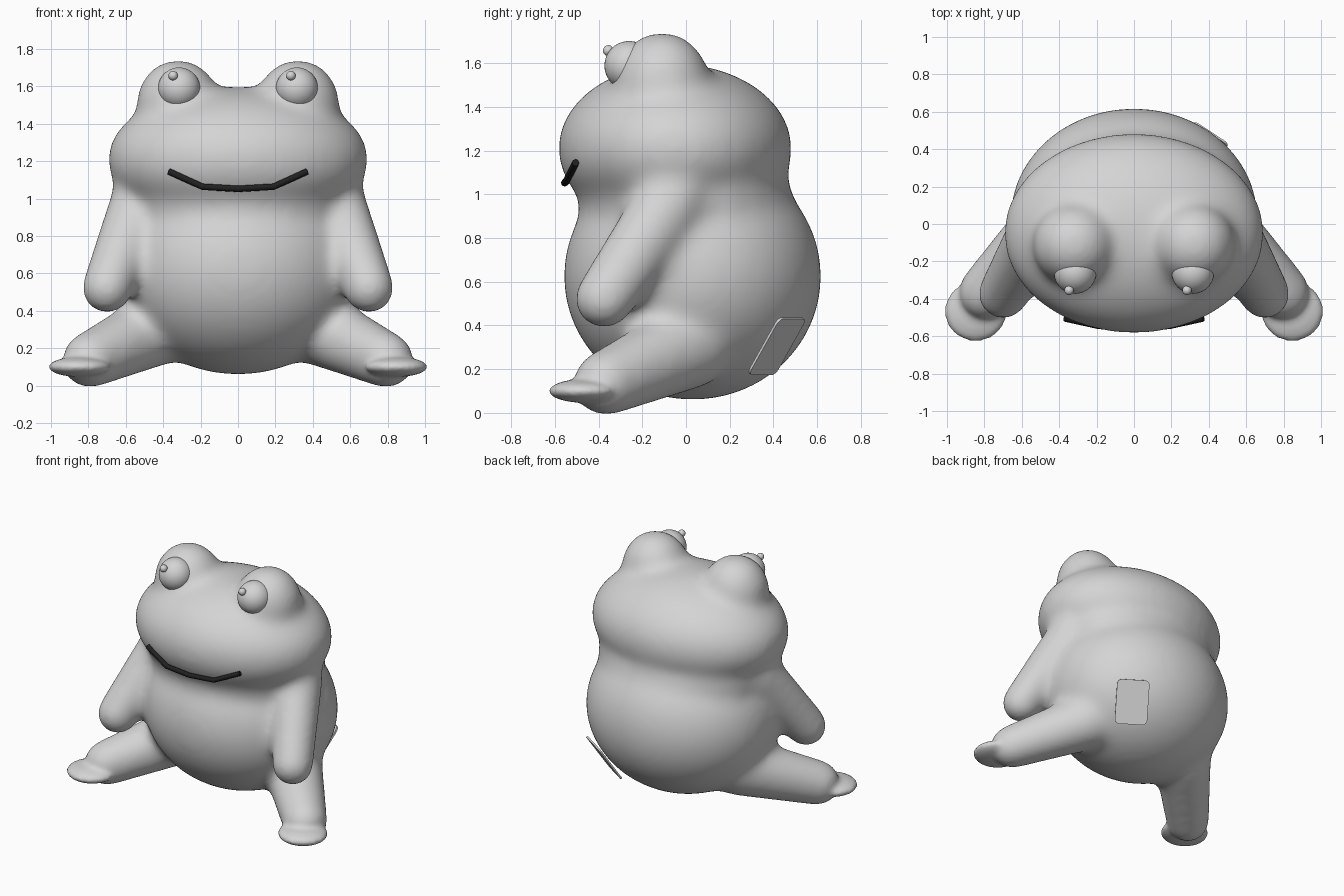
import bpy
import bmesh
from mathutils import Matrix, Vector

if "Cube" in bpy.data.objects:
    bpy.data.objects.remove(bpy.data.objects["Cube"])


def material(name, rgb):
    mat = bpy.data.materials.new(name)
    mat.use_nodes = True
    mat.diffuse_color = (*rgb, 1)
    mat.node_tree.nodes["Principled BSDF"].inputs["Base Color"].default_value = (*rgb, 1)
    return mat


skin = material("soft grey", (0.66, 0.66, 0.66))
black = material("black", (0.015, 0.015, 0.015))

# One unit sphere, reused for every rounded form
bm = bmesh.new()
bmesh.ops.create_uvsphere(bm, u_segments=40, v_segments=20, radius=1)
unit_sphere = bpy.data.meshes.new("unit_sphere")
bm.to_mesh(unit_sphere)
bm.free()


def ball(bm, center, radii):
    mesh = unit_sphere.copy()
    mesh.transform(Matrix.Translation(center) @ Matrix.Diagonal((*radii, 1)))
    bm.from_mesh(mesh)
    bpy.data.meshes.remove(mesh)


def limb(bm, a, ra, b, rb, steps=9):
    # Tapered tube made of closely spaced balls
    for i in range(steps + 1):
        t = i / steps
        ball(bm, Vector(a).lerp(Vector(b), t), [ra + (rb - ra) * t] * 3)


def finish(bm, name, mat, smooth=True):
    mesh = bpy.data.meshes.new(name)
    for face in bm.faces:
        face.smooth = smooth
    bm.to_mesh(mesh)
    bm.free()
    obj = bpy.data.objects.new(name, mesh)
    bpy.context.collection.objects.link(obj)
    mesh.materials.append(mat)
    return obj


def blend(obj, voxel, iterations):
    # Fuse overlapping shapes into one skin and soften the joins
    remesh = obj.modifiers.new("fuse", 'REMESH')
    remesh.mode = 'VOXEL'
    remesh.voxel_size = voxel
    remesh.use_smooth_shade = True
    soften = obj.modifiers.new("soften", 'SMOOTH')
    soften.factor = 0.5
    soften.iterations = iterations
    graph = bpy.context.evaluated_depsgraph_get()
    fused = bpy.data.meshes.new_from_object(obj.evaluated_get(graph))
    rough = obj.data
    obj.modifiers.clear()
    obj.data = fused
    bpy.data.meshes.remove(rough)


# Torso, neck, head, eye bumps, arms and legs
bm = bmesh.new()
ball(bm, (0, 0.03, 0.625), (0.665, 0.592, 0.568))
ball(bm, (0, 0, 0.97), (0.615, 0.49, 0.3))
ball(bm, (0, -0.05, 1.21), (0.7, 0.537, 0.388))
for s in (-1, 1):
    ball(bm, (s * 0.32, -0.11, 1.505), (0.226, 0.222, 0.241))
    limb(bm, (s * 0.52, -0.06, 0.98), 0.168, (s * 0.7, -0.375, 0.52), 0.14)
    limb(bm, (s * 0.43, 0.01, 0.305), 0.2, (s * 0.795, -0.37, 0.135), 0.153)
body = finish(bm, "body", skin)
blend(body, 0.025, 30)

# Flat feet fused to the legs
bm = bmesh.new()
bm.from_mesh(body.data)
for s in (-1, 1):
    ball(bm, (s * 0.846, -0.467, 0.1), (0.168, 0.162, 0.054))
bm.to_mesh(body.data)
bm.free()
blend(body, 0.016, 8)

# Eyeballs and small pupils, both looking the same way
for s, side in ((-1, "right"), (1, "left")):
    for part, pos, r in (("eyeball", (s * 0.315, -0.26, 1.588), 0.113),
                         ("pupil", (s * 0.315 - 0.032, -0.355, 1.657), 0.025)):
        bm = bmesh.new()
        ball(bm, pos, (r, r, r))
        finish(bm, f"{side}_{part}", skin)
bpy.data.meshes.remove(unit_sphere)

# Mouth: a bent rod across the face
curve = bpy.data.curves.new("mouth", 'CURVE')
curve.dimensions = '3D'
curve.bevel_depth = 0.017
curve.bevel_resolution = 2
curve.use_fill_caps = True
path = [(-0.37, -0.505, 1.145), (-0.19, -0.545, 1.063), (0, -0.555, 1.052),
        (0.19, -0.545, 1.063), (0.37, -0.505, 1.145)]
spline = curve.splines.new('POLY')
spline.points.add(len(path) - 1)
for point, co in zip(spline.points, path):
    point.co = (*co, 1)
curve.materials.append(black)
bpy.context.collection.objects.link(bpy.data.objects.new("mouth", curve))

# Rounded patch resting on the lower back
bm = bmesh.new()
bmesh.ops.create_cube(bm, size=1, matrix=Matrix.Diagonal((0.225, 0.31, 0.012, 1)))
corners = [e for e in bm.edges if abs(e.verts[0].co.z - e.verts[1].co.z) > 0.01]
bmesh.ops.bevel(bm, geom=corners, offset=0.032, segments=4, profile=0.5, affect='EDGES')
patch = finish(bm, "back_patch", skin, smooth=False)
across = Vector((0.19, -0.125, 0)).normalized()
up = Vector((0.092, 0.14, 0.25)).normalized()
turn = Matrix((across, up, across.cross(up))).transposed()
patch.matrix_world = Matrix.Translation((0.365, 0.415, 0.305)) @ turn.to_4x4()
